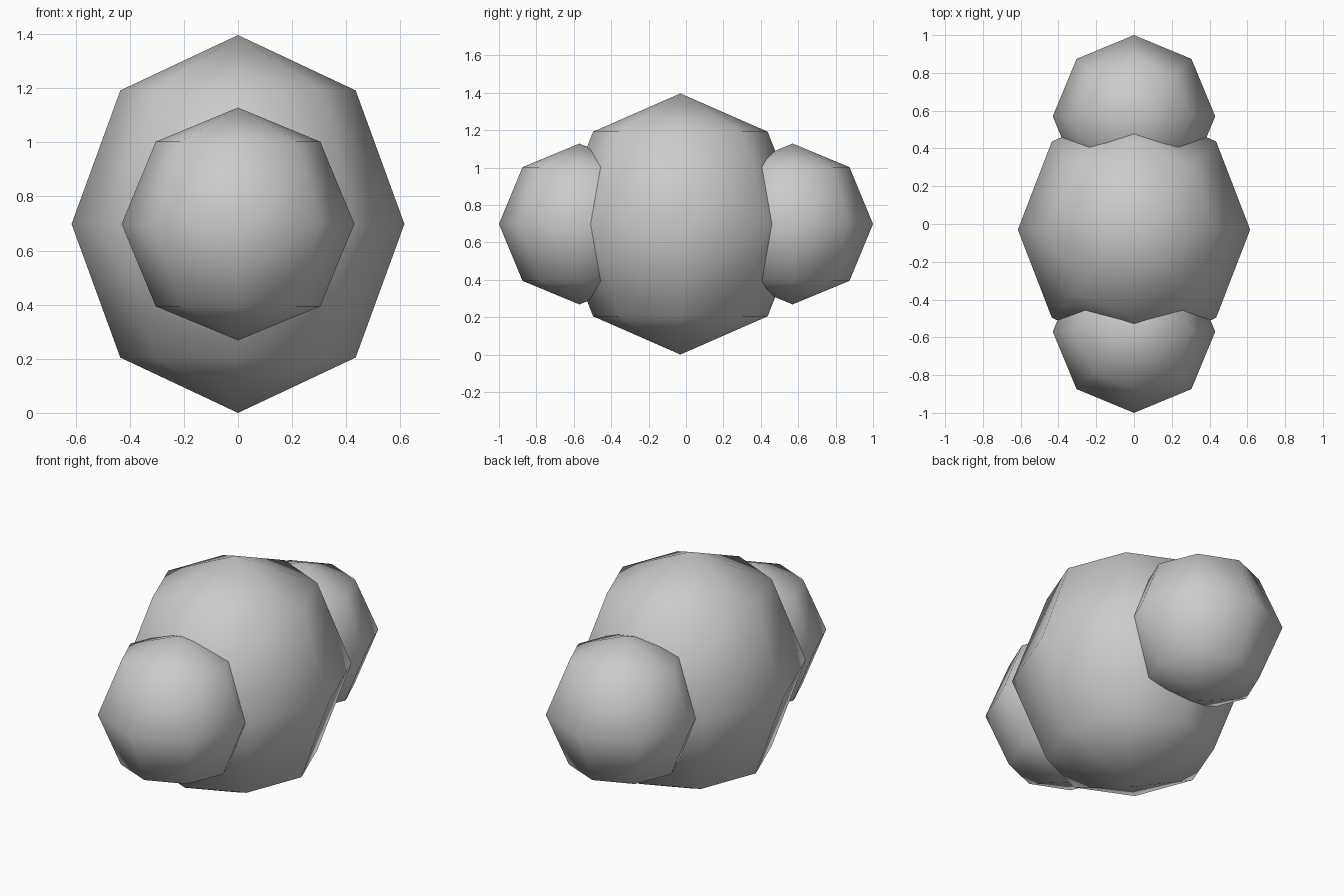
import bpy

if "Cube" in bpy.data.objects:
    bpy.data.objects.remove(bpy.data.objects["Cube"])

CENTRE_Z = 0.698


def low_poly_ball(name, y, radii):
    """Eight-sided, four-ring smooth ball stretched to the given radii."""
    bpy.ops.mesh.primitive_uv_sphere_add(segments=8, ring_count=4, radius=1,
                                         location=(0, y, CENTRE_Z))
    ball = bpy.context.object
    ball.name = name
    ball.scale = radii
    bpy.ops.object.transform_apply(location=False, rotation=False, scale=True)
    bpy.ops.object.shade_smooth()
    return ball


# Large central body
low_poly_ball("body", -0.03, (0.615, 0.66, 0.698))

# Matching smaller balls at front and back
for name, side in (("front_ball", -1), ("back_ball", 1)):
    low_poly_ball(name, side * 0.57, (0.43, 0.43, 0.43))
